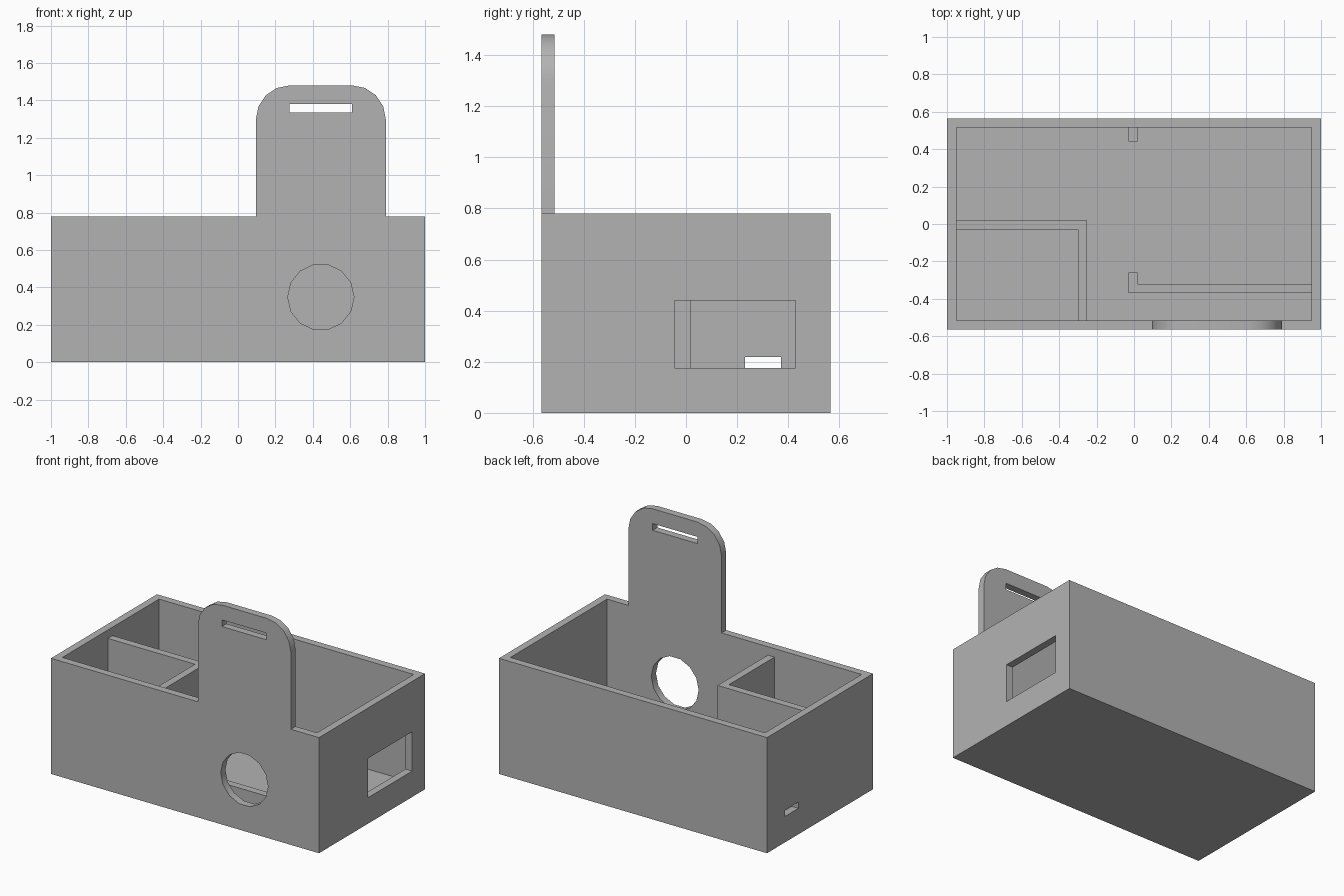
import bpy
import bmesh
from math import sin, cos, pi, radians
from mathutils import Vector

old = bpy.data.objects.get("Cube")
if old:
    bpy.data.objects.remove(old, do_unlink=True)

# Overall sizes
HX, HY, H = 1.0, 0.565, 0.78
WALL, FLOOR = 0.05, 0.05
IX, IY = HX - WALL, HY - WALL
LEDGE = 0.175
TAB_X, TAB_HALF, TAB_TOP, TAB_R = 0.443, 0.347, 1.48, 0.18

grey = bpy.data.materials.new("plain grey")
grey.use_nodes = True
grey.diffuse_color = (0.45, 0.45, 0.45, 1)
grey.node_tree.nodes["Principled BSDF"].inputs["Base Color"].default_value = (0.45, 0.45, 0.45, 1)


def prism(name, outline, direction):
    """Extrude a closed outline of 3D points along a vector."""
    bm = bmesh.new()
    face = bm.faces.new([bm.verts.new(p) for p in outline])
    grown = bmesh.ops.extrude_face_region(bm, geom=[face])
    moved = [g for g in grown["geom"] if isinstance(g, bmesh.types.BMVert)]
    bmesh.ops.translate(bm, verts=moved, vec=Vector(direction))
    bmesh.ops.recalc_face_normals(bm, faces=bm.faces)
    mesh = bpy.data.meshes.new(name)
    bm.to_mesh(mesh)
    bm.free()
    mesh.materials.append(grey)
    obj = bpy.data.objects.new(name, mesh)
    bpy.context.collection.objects.link(obj)
    return obj


def box(name, x0, x1, y0, y1, z0, z1):
    return prism(name, [(x0, y0, z0), (x1, y0, z0), (x1, y1, z0), (x0, y1, z0)],
                 (0, 0, z1 - z0))


def upright(name, plan, top):
    """Divider from a floor plan, sunk slightly into the floor."""
    z0 = FLOOR - 0.01
    return prism(name, [(x, y, z0) for x, y in plan], (0, 0, top - z0))


def combine(target, other, operation):
    mod = target.modifiers.new(operation.lower(), 'BOOLEAN')
    mod.operation, mod.solver, mod.object = operation, 'EXACT', other
    bpy.context.view_layer.objects.active = target
    bpy.ops.object.modifier_apply(modifier=mod.name)
    bpy.data.objects.remove(other, do_unlink=True)


# Open tray
tray = box("tray", -HX, HX, -HY, HY, 0, H)
combine(tray, box("cavity", -IX, IX, -IY, IY, FLOOR, H + 0.2), 'DIFFERENCE')

# Rounded hanging tab, rooted in the front wall
zc = TAB_TOP - TAB_R
outline = [(TAB_X - TAB_HALF, -HY, 0.6), (TAB_X + TAB_HALF, -HY, 0.6)]
for side, start in ((1, 0), (-1, pi / 2)):
    xc = TAB_X + side * (TAB_HALF - TAB_R)
    for i in range(5):
        a = start + i * pi / 8
        outline.append((xc + TAB_R * cos(a), -HY, zc + TAB_R * sin(a)))
combine(tray, prism("tab", outline, (0, WALL, 0)), 'UNION')

# Openings: tab slot, round front hole, left window, right slot
ring = [(TAB_X + 0.177 * cos(i * pi / 7), -HY - 0.1, 0.348 + 0.177 * sin(i * pi / 7))
        for i in range(14)]
for cutter in (
    box("tab_slot", 0.275, 0.61, -HY - 0.1, -IY + 0.1, 1.335, 1.38),
    prism("round_hole", ring, (0, 0.18, 0)),
    box("window", IX - 0.05, HX + 0.1, -0.045, 0.428, LEDGE, 0.44),
    box("side_slot", -HX - 0.1, -IX + 0.05, 0.23, 0.372, LEDGE, 0.218),
):
    combine(tray, cutter, 'DIFFERENCE')

# Merge coplanar faces left by the cuts
bm = bmesh.new()
bm.from_mesh(tray.data)
bmesh.ops.remove_doubles(bm, verts=bm.verts, dist=0.0005)
bmesh.ops.dissolve_limit(bm, angle_limit=radians(1), verts=bm.verts, edges=bm.edges)
bm.to_mesh(tray.data)
bm.free()

# Tall corner compartment divider
upright("corner_divider", [(-IX - 0.01, -0.03), (-0.30, -0.03), (-0.30, -IY - 0.01),
                           (-0.25, -IY - 0.01), (-0.25, 0.02), (-IX - 0.01, 0.02)], 0.723)

# Low support rail with hooked end, and matching stop on the back wall
upright("support_rail", [(-0.03, -0.37), (IX + 0.01, -0.37), (IX + 0.01, -0.32),
                         (0.02, -0.32), (0.02, -0.26), (-0.03, -0.26)], LEDGE - 0.005)
upright("back_stop", [(-0.03, 0.44), (0.02, 0.44), (0.02, IY + 0.01), (-0.03, IY + 0.01)],
        LEDGE - 0.005)

# Smooth the rounded tab corners and hole, keep other edges crisp
bpy.ops.object.select_all(action='DESELECT')
tray.select_set(True)
bpy.context.view_layer.objects.active = tray
bpy.ops.object.shade_smooth_by_angle(angle=radians(30))
